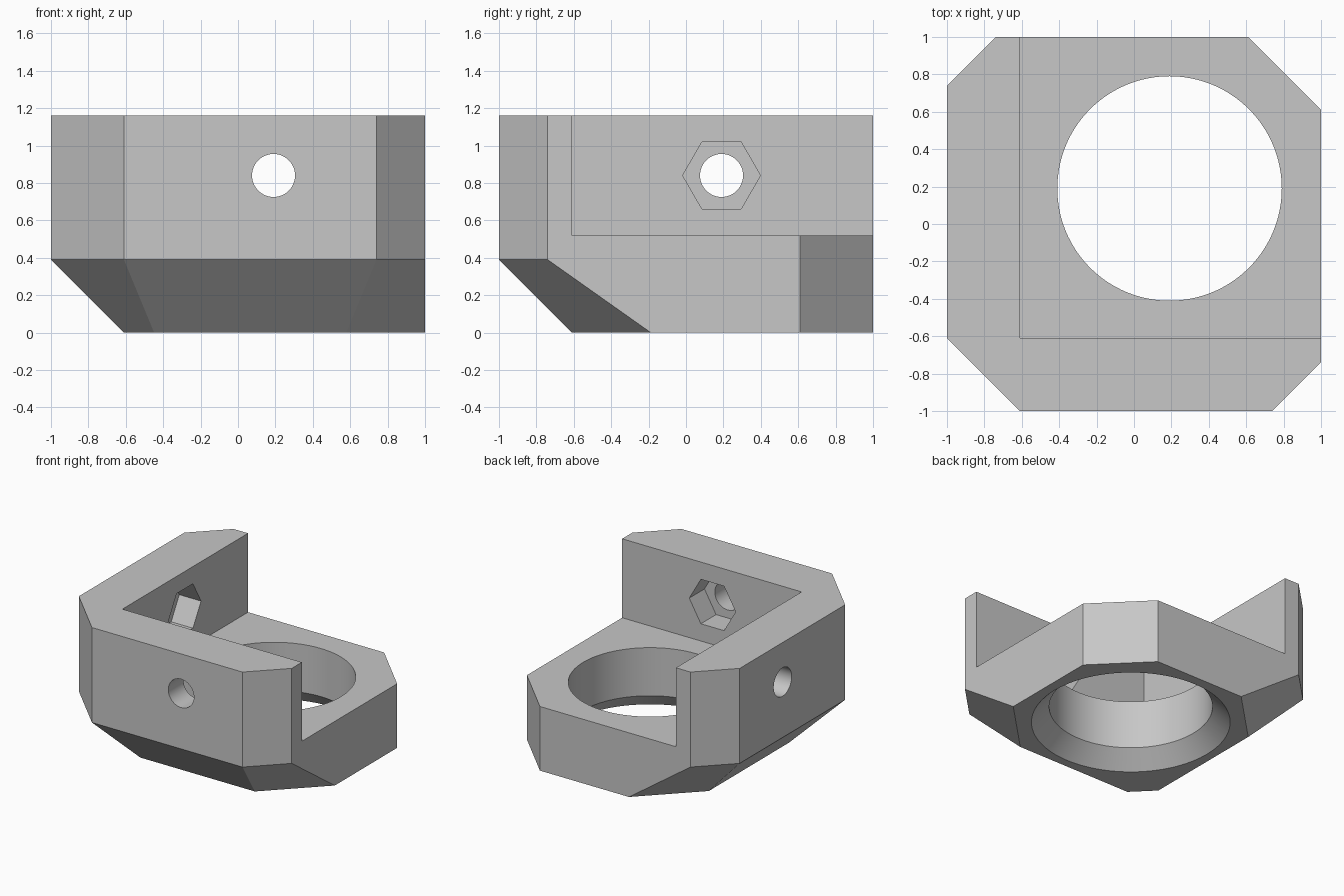
import bpy
import bmesh
from math import cos, sin, tau, sqrt, radians

if "Cube" in bpy.data.objects:
    bpy.data.objects.remove(bpy.data.objects["Cube"], do_unlink=True)

HEIGHT, FLOOR, WALL = 1.16, 0.52, 0.39
CENTRE, BOLT_Z = 0.19, 0.84
INNER = WALL - 1                      # inner face of both upright walls

grey = bpy.data.materials.new("matte grey")
grey.use_nodes = True
colour = (0.57, 0.57, 0.57, 1)
grey.diffuse_color = colour
grey.node_tree.nodes["Principled BSDF"].inputs["Base Color"].default_value = colour


def loft(name, rings):
    """Closed solid skinned through rings with equal point counts."""
    bm = bmesh.new()
    loops = [[bm.verts.new(p) for p in ring] for ring in rings]
    n = len(loops[0])
    for a, b in zip(loops, loops[1:]):
        for i in range(n):
            j = (i + 1) % n
            bm.faces.new((a[i], a[j], b[j], b[i]))
    bm.faces.new(loops[0][::-1])
    bm.faces.new(loops[-1])
    bmesh.ops.recalc_face_normals(bm, faces=bm.faces)
    mesh = bpy.data.meshes.new(name)
    bm.to_mesh(mesh)
    bm.free()
    mesh.materials.append(grey)
    obj = bpy.data.objects.new(name, mesh)
    bpy.context.collection.objects.link(obj)
    return obj


def circle(radius, depth, sides, axis="z"):
    """Ring around the bore axis or around a bolt axis (x or y)."""
    points = []
    for i in range(sides):
        u = CENTRE + radius * cos(tau * i / sides)
        v = radius * sin(tau * i / sides)
        points.append({"z": (u, CENTRE + v, depth),
                       "x": (depth, u, BOLT_Z + v),
                       "y": (u, depth, BOLT_Z + v)}[axis])
    return points


def outline(points, z):
    return [(x, y, z) for x, y in points]


def mirrored(half):
    """Complete an outline that is symmetric about the x = y diagonal."""
    return half + [(y, x) for x, y in reversed(half)]


# Body: cut-corner block with the lower edge bevelled on the walled sides
slant = WALL * sqrt(2)
edge = mirrored([(-0.61, -1), (0.74, -1), (1, -0.74), (1, 0.61)])
base = mirrored([(1 - 1.61 + slant - WALL, INNER), (1.74 - slant - 1 + WALL, INNER),
                 (1, slant - 0.74), (1, 0.61)])
body = loft("corner_bracket", [outline(base, 0), outline(edge, WALL),
                               outline(edge, HEIGHT)])

# Open space above the floor, leaving two upright walls
square = [(INNER, INNER), (2, INNER), (2, 2), (INNER, 2)]
cutters = [loft("pocket_cutter", [outline(square, FLOOR), outline(square, 2)])]

# Large vertical bore with a flared lower rim
cutters.append(loft("bore_cutter", [circle(0.83, -0.1, 128), circle(0.6, 0.13, 128),
                                    circle(0.6, 0.8, 128)]))

# Bolt hole and hexagonal nut recess in each wall
for axis in "xy":
    cutters.append(loft("nut_cutter_" + axis, [circle(0.208, INNER - WALL / 2, 6, axis),
                                               circle(0.208, -0.45, 6, axis)]))
    cutters.append(loft("bolt_cutter_" + axis, [circle(0.115, -1.2, 64, axis),
                                                circle(0.115, -0.5, 64, axis)]))

bpy.ops.object.select_all(action="DESELECT")
bpy.context.view_layer.objects.active = body
body.select_set(True)
for cutter in cutters:
    cutter.hide_render = True
    cut = body.modifiers.new(cutter.name, "BOOLEAN")
    cut.operation = "DIFFERENCE"
    cut.solver = "EXACT"
    cut.object = cutter
    bpy.ops.object.modifier_apply(modifier=cut.name)
    bpy.data.objects.remove(cutter, do_unlink=True)

bpy.ops.object.shade_smooth_by_angle(angle=radians(25))
